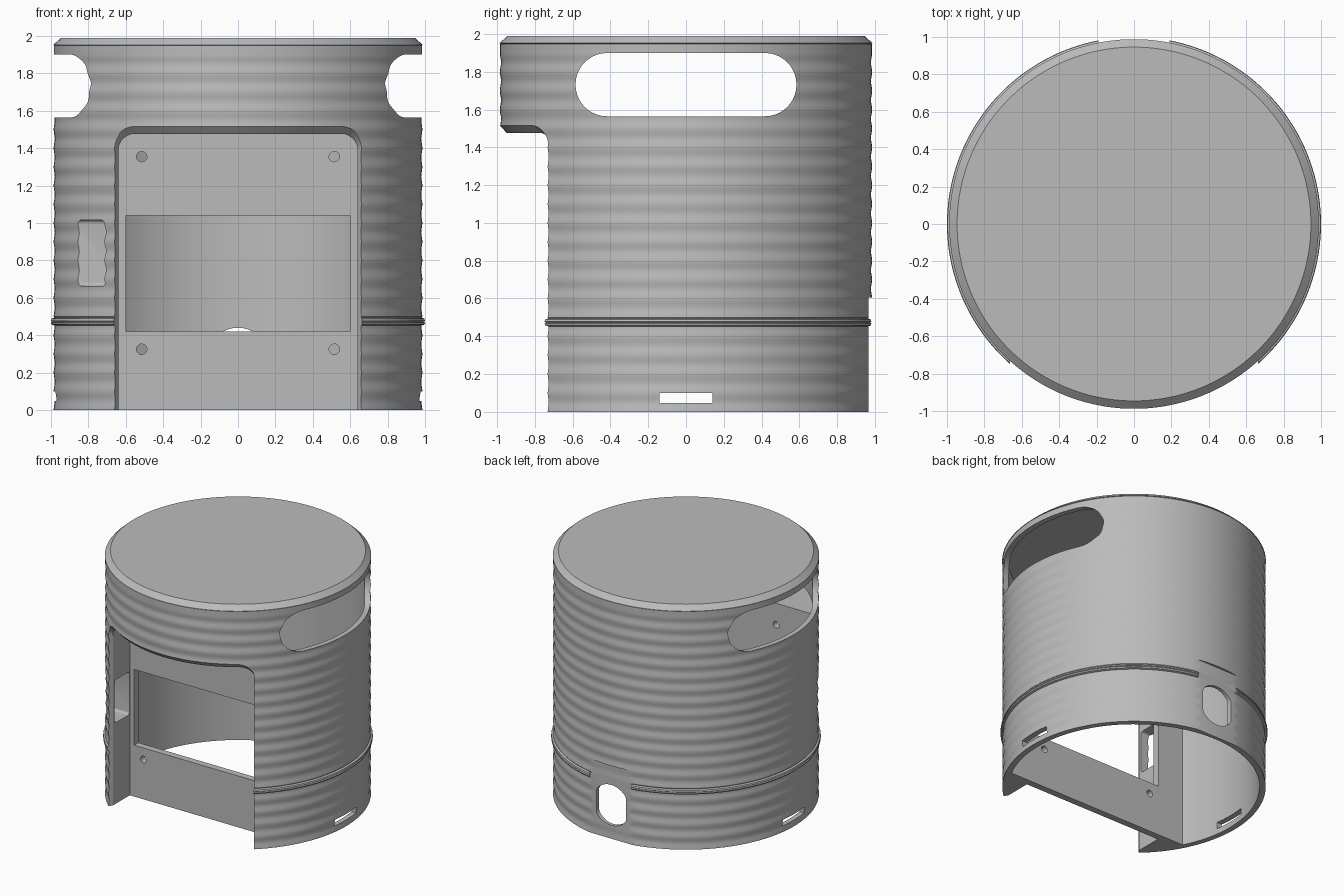
import bpy, bmesh
from math import sin, cos, pi, sqrt

cube = bpy.data.objects.get("Cube")
if cube:
    bpy.data.objects.remove(cube, do_unlink=True)

# Single grey finish
GREY = (0.5, 0.5, 0.5, 1)
grey = bpy.data.materials.new("plain grey")
grey.use_nodes = True
grey.diffuse_color = GREY
bsdf = next(n for n in grey.node_tree.nodes if n.type == 'BSDF_PRINCIPLED')
bsdf.inputs["Base Color"].default_value = GREY

SEGMENTS = 128
INNER = 0.94


def loft(name, rows):
    """Skin closed loops of equal length and cap both ends."""
    bm = bmesh.new()
    loops = [[bm.verts.new(p) for p in row] for row in rows]
    n = len(loops[0])
    for a, b in zip(loops, loops[1:]):
        for i in range(n):
            j = (i + 1) % n
            bm.faces.new((a[i], a[j], b[j], b[i]))
    bm.faces.new(loops[0][::-1])
    bm.faces.new(loops[-1])
    bmesh.ops.recalc_face_normals(bm, faces=bm.faces[:])
    mesh = bpy.data.meshes.new(name)
    bm.to_mesh(mesh)
    bm.free()
    mesh.materials.append(grey)
    obj = bpy.data.objects.new(name, mesh)
    bpy.context.collection.objects.link(obj)
    return obj


def lathe(name, profile):
    turn = [2 * pi * (i + 0.5) / SEGMENTS for i in range(SEGMENTS)]
    return loft(name, [[(r * cos(a), r * sin(a), z) for a in turn] for r, z in profile])


def prism(name, outline, axis, lo, hi):
    """Extrude an outline of (across, z) points along x or y."""
    if axis == 'x':
        return loft(name, [[(d, u, z) for u, z in outline] for d in (lo, hi)])
    return loft(name, [[(u, d, z) for u, z in outline] for d in (lo, hi)])


def rounded(u0, u1, z0, z1, r, steps=10):
    corners = [(u1 - r, z1 - r), (u0 + r, z1 - r), (u0 + r, z0 + r), (u1 - r, z0 + r)]
    return [(cu + r * cos((q + k / steps) * pi / 2), cz + r * sin((q + k / steps) * pi / 2))
            for q, (cu, cz) in enumerate(corners) for k in range(steps + 1)]


def box(u0, u1, z0, z1):
    return [(u0, z0), (u1, z0), (u1, z1), (u0, z1)]


def disc(u, z, r, steps=24):
    return [(u + r * cos(2 * pi * k / steps), z + r * sin(2 * pi * k / steps))
            for k in range(steps)]


def cut(target, cutter):
    mod = target.modifiers.new("cut", 'BOOLEAN')
    mod.operation = 'DIFFERENCE'
    mod.solver = 'EXACT'
    mod.object = cutter
    bpy.context.view_layer.objects.active = target
    bpy.ops.object.modifier_apply(modifier=mod.name)
    bpy.data.objects.remove(cutter, do_unlink=True)


def arch(half, top, r, steps=12):
    """Door outline, with its top edge divided so it can follow the drum."""
    right = [(half - r + r * cos(k / steps * pi / 2), top - r + r * sin(k / steps * pi / 2))
             for k in range(steps + 1)]
    across = [((half - r) * (1 - k / 12), top) for k in range(1, 24)]
    left = [(-u, z) for u, z in reversed(right)]
    return [(half, -0.1)] + right + across + left + [(-half, -0.1)]


# Rippled drum wall with a raised double belt
def ripple(z):
    return 0.983 + 0.003 * cos(2 * pi * z / 0.1)


levels = [k / 80 for k in range(157)]
profile = [(ripple(z), z) for z in levels if z < 0.445]
profile += [(0.982, 0.452), (0.997, 0.457), (1.0, 0.467), (0.993, 0.472),
            (1.0, 0.477), (0.997, 0.489), (0.982, 0.494)]
profile += [(ripple(z), z) for z in levels if 0.5 <= z < 1.9]
profile += [(0.985, 1.905), (0.985, 1.948)]
body = lathe("drum_body", profile)

# Hollow interior, leaving the front mass and its ledge solid
cavity = lathe("cavity", [(INNER, -0.1), (INNER, 2.1)])
cut(cavity, prism("front_mass", box(-1.2, 1.2, -0.3, 1.53), 'y', -1.2, -0.43))
cut(body, cavity)

# Front recess with a bevelled rim that follows the curved wall
outer, inner = arch(0.662, 1.522, 0.11), arch(0.64, 1.477, 0.09)
recess = loft("recess", [
    [(x, -1.2, z) for x, z in outer],
    [(x, -sqrt(0.99 ** 2 - x * x), z) for x, z in outer],
    [(x, -sqrt(0.95 ** 2 - x * x), z) for x, z in inner],
    [(x, -0.485, z) for x, z in inner]])
cut(body, recess)

# Window and screw holes in the recessed panel
cut(body, prism("window", box(-0.6, 0.6, 0.42, 1.04), 'y', -0.6, -0.3))
for x in (-0.515, 0.515):
    for z in (0.325, 1.355):
        cut(body, prism("screw_hole", disc(x, z, 0.028), 'y', -0.6, -0.3))

# Side handles and low vents, cut straight through both sides
cut(body, prism("handle", rounded(-0.585, 0.585, 1.565, 1.9, 0.167), 'x', -1.2, 1.2))
cut(body, prism("vent", box(-0.14, 0.14, 0.047, 0.1), 'x', -1.2, 1.2))

# Switch slot in the right cheek
cut(body, prism("switch_slot", rounded(-0.68, -0.49, 0.663, 1.015, 0.02, 4), 'x', -1.2, -0.55))

# Flat pad and port at the back
cut(body, prism("pad", box(-0.19, 0.19, -0.1, 0.605), 'y', 0.967, 1.2))
port = [(max(-0.135, min(0.135, u)), z) for u, z in disc(0, 0.275, 0.165, 46)]
cut(body, prism("port", port, 'y', 0.7, 1.2))

# Lid with a chamfered rim
lid = lathe("lid", [(0.978, 1.946), (0.988, 1.952), (0.946, 1.99)])

for obj in (body, lid):
    bpy.ops.object.select_all(action='DESELECT')
    obj.select_set(True)
    bpy.context.view_layer.objects.active = obj
    bpy.ops.object.shade_smooth_by_angle(angle=pi / 6)
